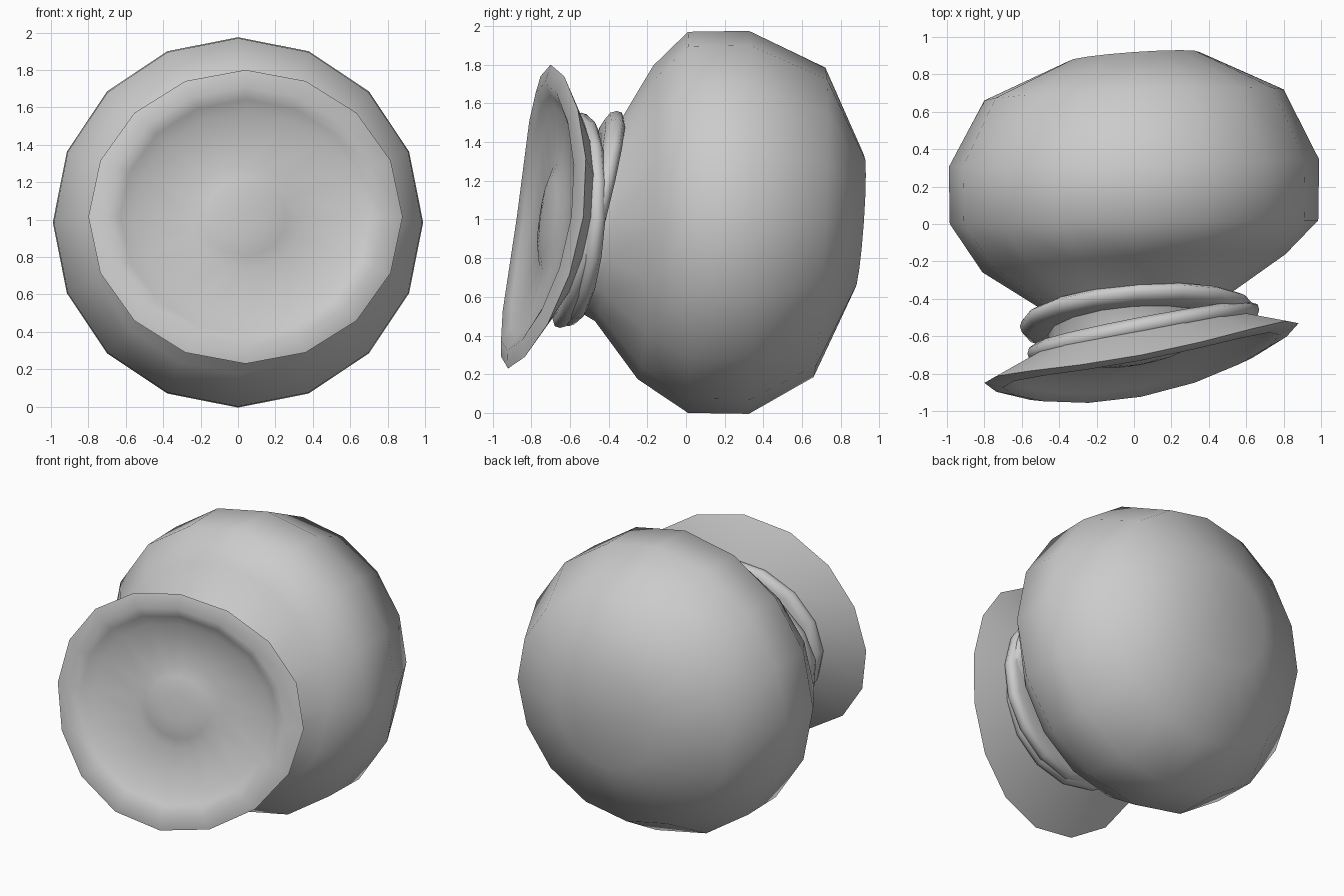
import bpy, bmesh, math

if "Cube" in bpy.data.objects:
    bpy.data.objects.remove(bpy.data.objects["Cube"])

SIDES = 16


def loft(name, rings, centre, loop=False, squash=1.0, saddle=0.0):
    """Rings run along y: (radius, y, tilt per x, tilt per z). Open ends close to a pole."""
    cx, cz = centre
    bm = bmesh.new()
    grid = []
    for r, y, tx, tz in rings:
        row = []
        for i in range(SIDES):
            a = 2 * math.pi * i / SIDES
            dx, dz = r * math.cos(a), r * squash * math.sin(a)
            bend = saddle * r * r * math.cos(2 * a)
            row.append(bm.verts.new((cx + dx, y + tx * dx + tz * dz + bend, cz + dz)))
        grid.append(row)
    pairs = list(zip(grid, grid[1:]))
    if loop:
        pairs.append((grid[-1], grid[0]))
    for a, b in pairs:
        for i in range(SIDES):
            j = (i + 1) % SIDES
            bm.faces.new((a[i], a[j], b[j], b[i]))
    if not loop:
        for row, ring in ((grid[0], rings[0]), (grid[-1], rings[-1])):
            pole = bm.verts.new((cx, ring[1], cz))
            for i in range(SIDES):
                bm.faces.new((row[i], row[(i + 1) % SIDES], pole))
    bmesh.ops.recalc_face_normals(bm, faces=bm.faces[:])
    mesh = bpy.data.meshes.new(name)
    bm.to_mesh(mesh)
    bm.free()
    obj = bpy.data.objects.new(name, mesh)
    bpy.context.collection.objects.link(obj)
    bpy.ops.object.select_all(action='DESELECT')
    obj.select_set(True)
    bpy.context.view_layer.objects.active = obj
    bpy.ops.object.shade_smooth_by_angle(angle=math.radians(65))
    return obj


# Bulbous body with its short neck
loft("body", [
    (0.46, -0.62, 0.16, 0.12),
    (0.46, -0.50, 0.10, 0.12),
    (0.51, -0.41, 0.07, 0.12),
    (0.81, -0.21, 0.06, 0.05),
    (0.985, 0.01, 0.01, 0.0),
    (0.99, 0.325, 0.02, 0.0),
    (0.80, 0.69, 0.037, 0.038),
    (0.35, 0.895, 0.07, 0.07),
], (0.0, 0.985))

# Two rounded collars, tilted differently so that they cross
SECTION = [(-0.17, -0.05), (-0.05, -0.05), (-0.01, -0.03), (0.0, 0.0),
           (-0.01, 0.03), (-0.05, 0.05), (-0.17, 0.05)]


def collar(name, radius, y, tx, tz, cx):
    rings = [(radius + dr, y + dy, tx, tz) for dr, dy in SECTION]
    loft(name, rings, (cx, 1.0), loop=True, squash=0.89)


collar("rear_collar", 0.63, -0.505, 0.07, 0.26, 0.02)
collar("front_collar", 0.62, -0.575, 0.19, 0.06, 0.05)

# Dished flange with a sharp, slightly warped rim and a low centre boss
FLANGE = [(0.45, 0.16), (0.57, 0.13), (0.84, 0.0), (0.74, -0.03), (0.67, 0.0),
          (0.60, 0.03), (0.30, 0.055), (0.22, 0.03), (0.10, 0.015)]
loft("flange", [(r, -0.75 + dy, 0.19, 0.14) for r, dy in FLANGE],
     (0.04, 1.015), squash=0.935, saddle=0.085)
